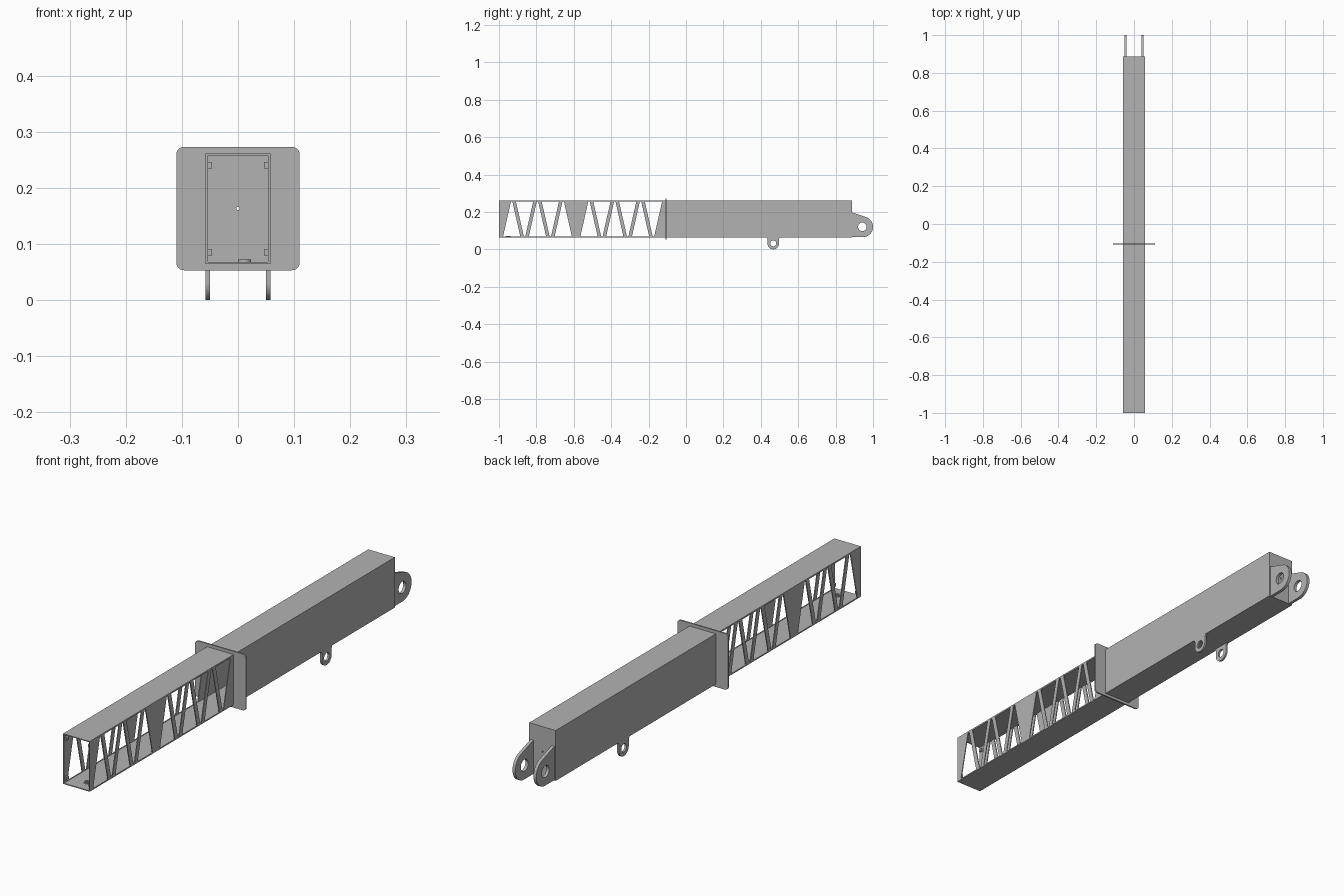
import bpy, math
from mathutils import Matrix

if "Cube" in bpy.data.objects:
    bpy.data.objects.remove(bpy.data.objects["Cube"])

steel = bpy.data.materials.new("grey_steel")
steel.diffuse_color = (0.45, 0.45, 0.45, 1)
steel.use_nodes = True
steel.node_tree.nodes["Principled BSDF"].inputs["Base Color"].default_value = steel.diffuse_color

# Local (u, v, w) to world axes
SIDE = Matrix(((0, 0, 1, 0), (1, 0, 0, 0), (0, 1, 0, 0), (0, 0, 0, 1)))   # u=y, v=z, w=x
FACE = Matrix(((1, 0, 0, 0), (0, 0, -1, 0), (0, 1, 0, 0), (0, 0, 0, 1)))  # u=x, v=z, w=-y
FLAT = Matrix.Identity(4)


def arc(cu, cv, r, a0, a1, n):
    return [(cu + r * math.cos(math.radians(a0 + (a1 - a0) * i / n)),
             cv + r * math.sin(math.radians(a0 + (a1 - a0) * i / n))) for i in range(n + 1)]


def circle(cu, cv, r, n=24):
    return arc(cu, cv, r, 0, 360, n)[:-1]


def rect(u0, u1, v0, v1):
    return [(u0, v0), (u1, v0), (u1, v1), (u0, v1)]


def plate(name, loops, frame, w, thick):
    """Flat plate with holes, centred at depth w."""
    cu = bpy.data.curves.new(name + "_profile", 'CURVE')
    cu.dimensions = '2D'
    cu.fill_mode = 'BOTH'
    cu.extrude = thick / 2
    for pts in loops:
        s = cu.splines.new('POLY')
        s.points.add(len(pts) - 1)
        for p, (u, v) in zip(s.points, pts):
            p.co = (u, v, 0, 1)
        s.use_cyclic_u = True
    tmp = bpy.data.objects.new(name + "_tmp", cu)
    bpy.context.collection.objects.link(tmp)
    bpy.context.view_layer.update()
    me = bpy.data.meshes.new_from_object(tmp.evaluated_get(bpy.context.evaluated_depsgraph_get()))
    bpy.data.objects.remove(tmp)
    me.transform(frame @ Matrix.Translation((0, 0, w)))
    me.materials.clear()
    me.materials.append(steel)
    ob = bpy.data.objects.new(name, me)
    bpy.context.collection.objects.link(ob)
    bpy.context.view_layer.objects.active = ob
    bpy.ops.object.select_all(action='DESELECT')
    ob.select_set(True)
    bpy.ops.object.shade_smooth_by_angle(angle=math.radians(30))
    return ob


# Main dimensions
HX, Z0, Z1, Y0, Y1, T = 0.0575, 0.064, 0.261, -1.0, 0.888, 0.0036
LOW, HIGH, TIP, BASE = 0.069, 0.255, 0.004, 0.046
STEP = 0.1378

# Lattice cut-outs: alternating upright and inverted triangles
cuts = []
for i in range(7):
    c = -0.932 + i * STEP
    if i < 6:
        cuts.append([(c - BASE, LOW), (c + BASE, LOW), (c + TIP, HIGH), (c - TIP, HIGH)])
    else:  # last one stops at the collar
        cuts.append([(c - BASE, LOW), (-0.11, LOW), (-0.11, HIGH), (c - TIP, HIGH)])
    if i not in (2, 6):  # solid panel after the third bay
        m = c + STEP / 2
        cuts.append([(m - TIP, LOW), (m + TIP, LOW), (m + BASE, HIGH), (m - BASE, HIGH)])

# Lug outlines
rear = [(Y1 - 0.002, Z0 + 0.001)] + arc(0.945, 0.12, 0.055, -90, 71.5, 20) + [(Y1 - 0.002, 0.198)]
lower = ([(0.430, Z0 + 0.002), (0.436, 0.056)] + arc(0.4665, 0.0305, 0.0305, 180, 360, 20)
         + [(0.497, 0.056), (0.503, Z0 + 0.002)])

for side, s in (("left", -1), ("right", 1)):
    plate(side + "_wall", [rect(Y0, Y1, Z0, Z1)] + cuts, SIDE, s * (HX - T / 2), T)
    plate(side + "_rear_lug", [rear, circle(0.943, 0.12, 0.023)], SIDE, s * 0.0455, 0.012)
    plate(side + "_lower_lug", [lower, circle(0.4665, 0.032, 0.016)], SIDE, s * 0.0535, 0.008)
    # Small stops inside the open end
    for level, z in (("lower", 0.085), ("upper", 0.24)):
        plate(f"{side}_{level}_stop", [rect(-0.994, -0.98, z - 0.006, z + 0.006)],
              SIDE, s * 0.0505, 0.008)

# Top and bottom skins
inner = HX - T
plate("top_skin", [rect(-inner, inner, Y0, Y1)], FLAT, Z1 - T / 2, T)
plate("bottom_skin", [rect(-inner, inner, Y0, Y1)], FLAT, Z0 + T / 2, T)

# Rear end cap with a pin hole
plate("rear_cap", [rect(-inner, inner, Z0 + T, Z1 - T), circle(0, 0.163, 0.003, 12)],
      FACE, -(Y1 - T / 2), T)

# Rounded collar around the beam
R, CX, CZ0, CZ1 = 0.014, 0.11, 0.053, 0.273
collar = (arc(CX - R, CZ0 + R, R, -90, 0, 6) + arc(CX - R, CZ1 - R, R, 0, 90, 6)
          + arc(-CX + R, CZ1 - R, R, 90, 180, 6) + arc(-CX + R, CZ0 + R, R, 180, 270, 6))
plate("collar", [collar, rect(-HX + 0.001, HX - 0.001, Z0 + 0.001, Z1 - 0.001)], FACE, 0.106, 0.006)

# Floor washer near the open end
plate("floor_washer", [circle(0.0115, -0.95, 0.0115), circle(0.0115, -0.95, 0.006)],
      FLAT, Z0 + T + 0.0025, 0.005)
